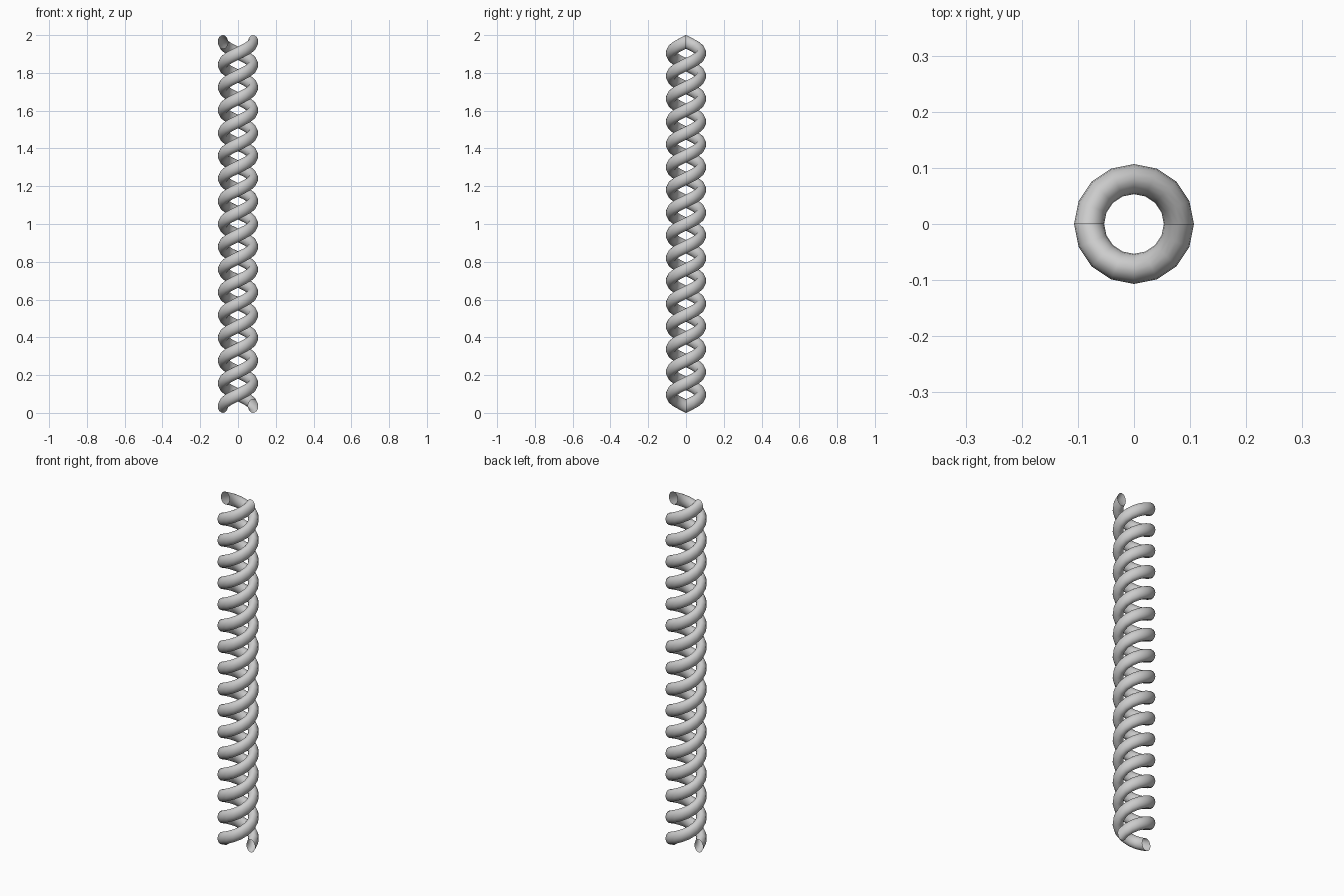
import bpy, bmesh
from math import pi, cos, sin
from mathutils import Vector

cube = bpy.data.objects.get("Cube")
if cube:
    bpy.data.objects.remove(cube, do_unlink=True)

TURNS, STEPS_PER_TURN = 8, 16
COIL_RADIUS = 0.08          # axis to the middle of the strand
HALF_WIDTH, HALF_HEIGHT = 0.0268, 0.036
SIDES = 16
STEPS = TURNS * STEPS_PER_TURN
RISE = (2 - 2 * HALF_HEIGHT) / STEPS

grey = bpy.data.materials.new("light_grey")
grey.use_nodes = True
colour = (0.6, 0.6, 0.6, 1)
grey.diffuse_color = colour
grey.node_tree.nodes["Principled BSDF"].inputs["Base Color"].default_value = colour


def make_strand(name, side):
    """Sweep an upright oval up a right-handed helix, with open ends."""
    bm = bmesh.new()
    ring = []
    for i in range(SIDES):
        a = 2 * pi * i / SIDES
        ring.append(bm.verts.new((side * (COIL_RADIUS + HALF_WIDTH * cos(a)), 0,
                                  HALF_HEIGHT * (1 + sin(a)))))
    edges = [bm.edges.new((ring[i - 1], ring[i])) for i in range(SIDES)]
    bmesh.ops.spin(bm, geom=ring + edges, cent=Vector(), axis=Vector((0, 0, 1)),
                   dvec=Vector((0, 0, RISE)), angle=2 * pi * TURNS, steps=STEPS)
    bmesh.ops.recalc_face_normals(bm, faces=bm.faces)
    for face in bm.faces:
        face.smooth = True
    mesh = bpy.data.meshes.new(name)
    bm.to_mesh(mesh)
    bm.free()
    mesh.materials.append(grey)
    strand = bpy.data.objects.new(name, mesh)
    bpy.context.collection.objects.link(strand)


# Two intertwined strands, half a turn apart
make_strand("left_strand", 1)
make_strand("right_strand", -1)
